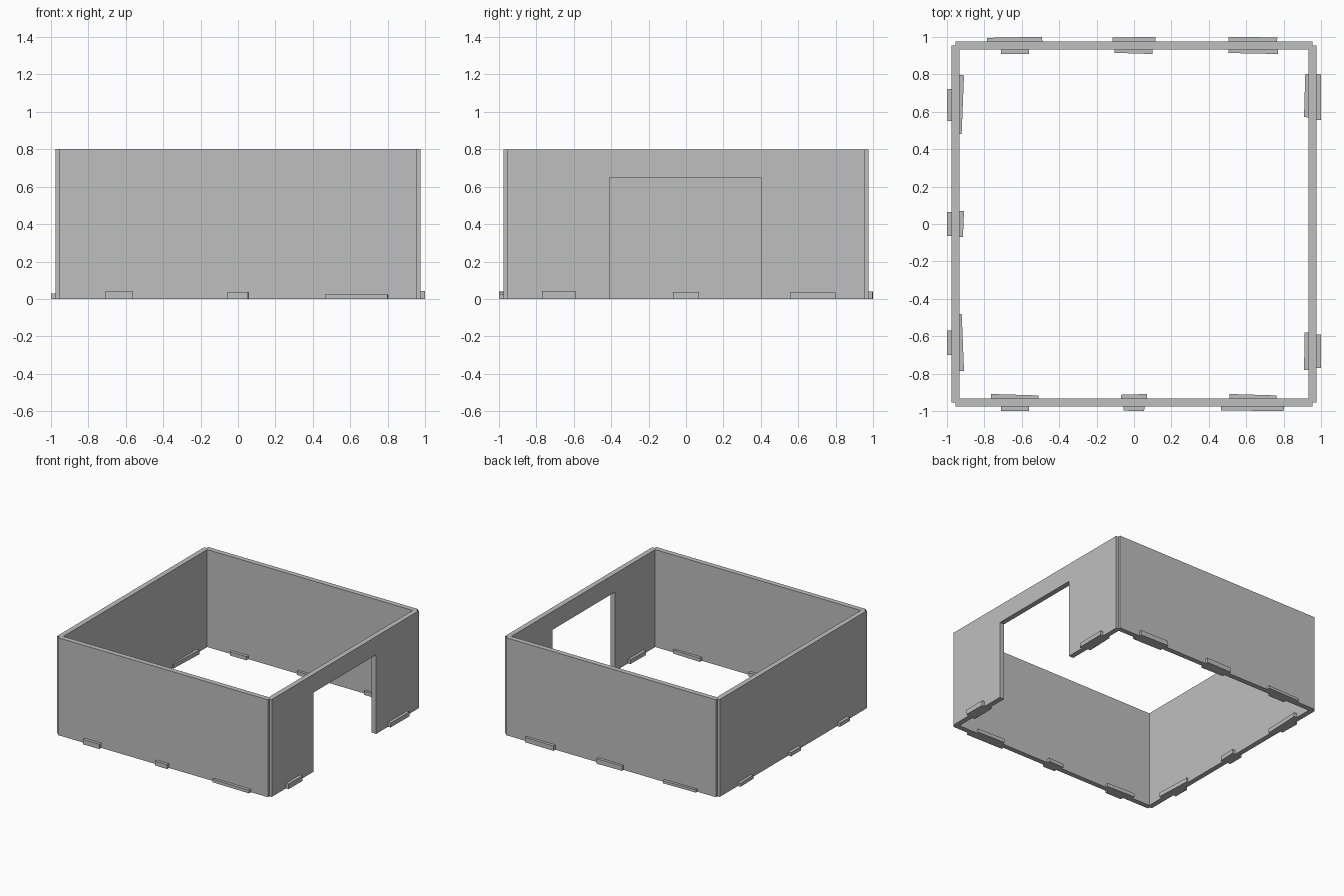
import bpy, bmesh
from math import sin, cos, pi
from mathutils import Matrix

cube = bpy.data.objects.get("Cube")
if cube:
    bpy.data.objects.remove(cube, do_unlink=True)

OUTER, NOTCH, INNER = 0.975, 0.954, 0.933
HEIGHT = 0.8

grey = bpy.data.materials.new("plain grey")
grey.use_nodes = True
grey.diffuse_color = (0.52, 0.52, 0.52, 1)
grey.node_tree.nodes["Principled BSDF"].inputs["Base Color"].default_value = (0.52, 0.52, 0.52, 1)


def make_object(name, bm):
    bmesh.ops.recalc_face_normals(bm, faces=bm.faces)
    mesh = bpy.data.meshes.new(name)
    bm.to_mesh(mesh)
    bm.free()
    mesh.materials.append(grey)
    obj = bpy.data.objects.new(name, mesh)
    bpy.context.collection.objects.link(obj)
    return obj


def box(name, centre, size, turn=0):
    bm = bmesh.new()
    bmesh.ops.create_cube(bm, size=1, matrix=Matrix.Translation(centre)
                          @ Matrix.Rotation(turn, 4, "Z") @ Matrix.Diagonal((*size, 1)))
    return make_object(name, bm)


def cut(target, cutter):
    cutter.hide_render = True
    mod = target.modifiers.new("cut", "BOOLEAN")
    mod.operation = "DIFFERENCE"
    mod.solver = "EXACT"
    mod.object = cutter
    bpy.context.view_layer.objects.active = target
    bpy.ops.object.modifier_apply(modifier=mod.name)
    bpy.data.objects.remove(cutter, do_unlink=True)


# Walls: square outline with a small notch at each corner
bm = bmesh.new()
outline = []
for quarter in range(4):
    c, s = round(cos(quarter * pi / 2)), round(sin(quarter * pi / 2))
    for x, y in ((OUTER, NOTCH), (NOTCH, NOTCH), (NOTCH, OUTER)):
        outline.append(bm.verts.new((x * c - y * s, x * s + y * c, 0)))
floor = bm.faces.new(outline)
top = bmesh.ops.extrude_face_region(bm, geom=[floor])["geom"]
bmesh.ops.translate(bm, vec=(0, 0, HEIGHT),
                    verts=[v for v in top if isinstance(v, bmesh.types.BMVert)])
walls = make_object("walls", bm)

# Open middle and doorway
cut(walls, box("room_cutter", (0, 0, 0.4), (2 * INNER, 2 * INNER, 2)))
cut(walls, box("door_cutter", (0.95, -0.005, 0.15), (0.2, 0.81, 1)))


# Foot blocks along the wall bases: start, end, height, tilt
def blocks(side, face, rows):
    thick = 0.036
    for i, (a, b, height, tilt) in enumerate(rows):
        length = b - a
        lean = length / 2 * abs(sin(tilt)) + thick / 2
        away = 1.0 - lean if face == "outer" else 0.908 + lean
        away *= 1 if side in ("back", "left") else -1
        along = (a + b) / 2
        name = f"{side}_{face}_block_{i + 1}"
        if side in ("front", "back"):
            box(name, (along, away, height / 2), (length, thick, height), tilt)
        else:
            box(name, (away, along, height / 2), (thick, length, height), tilt)


blocks("front", "outer", [(-0.71, -0.56, 0.04, 0), (-0.055, 0.055, 0.036, -0.03),
                          (0.465, 0.8, 0.025, -0.015)])
blocks("front", "inner", [(-0.765, -0.51, 0.03, -0.03), (-0.07, 0.07, 0.03, 0.03),
                          (0.51, 0.76, 0.03, -0.03)])
blocks("back", "outer", [(-0.785, -0.49, 0.022, 0.02), (-0.115, 0.115, 0.04, 0.02),
                         (0.505, 0.765, 0.04, -0.015)])
blocks("back", "inner", [(-0.71, -0.56, 0.03, 0), (-0.105, 0.1, 0.03, -0.03),
                         (0.505, 0.77, 0.03, -0.02)])
blocks("left", "outer", [(-0.77, -0.59, 0.042, 0), (0.555, 0.8, 0.036, -0.01)])
blocks("left", "inner", [(-0.78, -0.58, 0.035, -0.02), (0.57, 0.8, 0.035, -0.03)])
blocks("right", "outer", [(-0.7, -0.57, 0.03, 0), (-0.065, 0.065, 0.03, 0),
                          (0.55, 0.72, 0.03, 0.02)])
blocks("right", "inner", [(-0.785, -0.48, 0.035, 0.04), (-0.07, 0.07, 0.036, -0.04),
                          (0.48, 0.795, 0.035, -0.04)])
